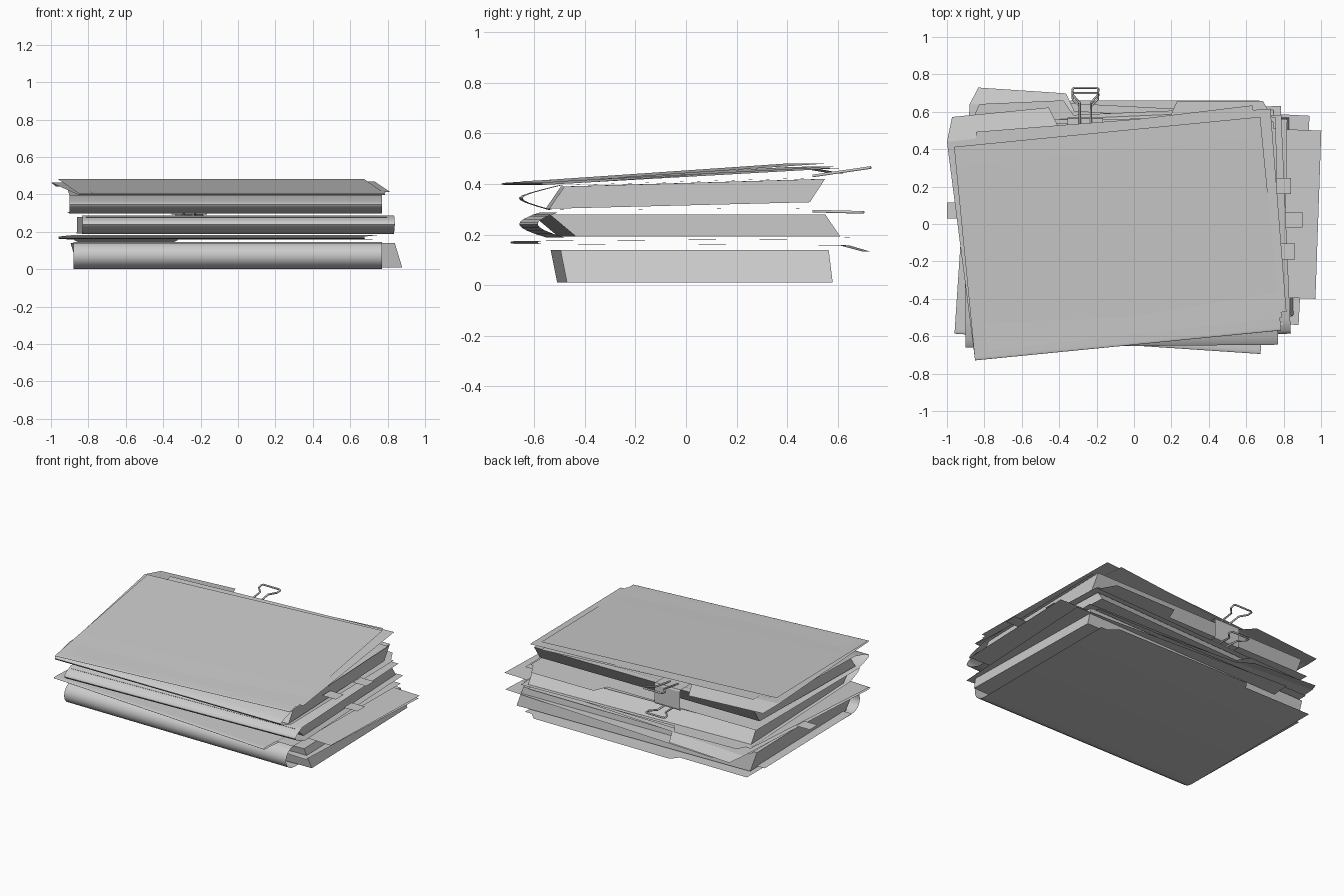
import bpy, math
from mathutils import Vector

if "Cube" in bpy.data.objects:
    bpy.data.objects.remove(bpy.data.objects["Cube"])


def add_mesh(name, verts, faces, loc=(0, 0, 0), rot=0, smooth=False):
    me = bpy.data.meshes.new(name)
    me.from_pydata(verts, [], faces)
    me.update()
    ob = bpy.data.objects.new(name, me)
    bpy.context.collection.objects.link(ob)
    ob.location = loc
    ob.rotation_euler = (0, 0, math.radians(rot))
    if smooth:
        bpy.ops.object.select_all(action='DESELECT')
        ob.select_set(True)
        bpy.context.view_layer.objects.active = ob
        bpy.ops.object.shade_smooth_by_angle(angle=math.radians(40))
    return ob


def bezier(p, n=8):
    # cubic curve used for the rolled folder spines
    p = [Vector(q) for q in p]
    out = []
    for i in range(n + 1):
        t = i / n
        u = 1 - t
        out.append(p[0]*u**3 + p[1]*3*u*u*t + p[2]*3*u*t*t + p[3]*t**3)
    return [tuple(v) for v in out]


def folder(name, pivot, rot, w, back_low, spine, back_top, tab=None, skew=0.0):
    # lower cover, curved spine and upper cover swept across the width
    prof = [back_low] + bezier(spine) + [back_top]
    verts, faces = [], []
    for i, (y, z) in enumerate(prof):
        dx = skew if i == 0 else 0
        verts += [(dx, y, z), (w + dx, y + abs(dx), z)]
    for i in range(len(prof) - 1):
        a = 2 * i
        faces.append((a, a + 2, a + 3, a + 1))
    # index tab on the back edge of the lower cover
    if tab:
        x0, x1, h, dz = tab
        y, z = back_low
        n = len(verts)
        verts += [(x0 + skew, y, z), (x1 + skew, y, z),
                  (x1 - 0.05 + skew, y + h, z + dz), (x0 + 0.04 + skew, y + h, z + dz)]
        faces.append((n, n + 1, n + 2, n + 3))
    return add_mesh(name, verts, faces, (pivot[0], pivot[1], 0), rot, True)


def pages(name, pivot, rot, x0, x1, prof, lean=0.0):
    # page block: slanted four-sided section, leaning sideways with height
    zmin = min(z for _, z in prof)
    zmax = max(z for _, z in prof)
    verts = []
    for x in (x0, x1):
        for y, z in prof:
            verts.append((x + lean * (z - zmin) / (zmax - zmin), y, z))
    faces = [(3, 2, 1, 0), (4, 5, 6, 7)]
    faces += [(i, (i + 1) % 4, (i + 1) % 4 + 4, i + 4) for i in range(4)]
    return add_mesh(name, verts, faces, (pivot[0], pivot[1], 0), rot)


def sheet(name, corner, w, h, z, rot, tilt=0.0):
    # loose sheet placed by its front right corner
    return add_mesh(name, [(-w, 0, z), (0, 0, z), (0, h, z + tilt), (-w, h, z + tilt)],
                    [(0, 1, 2, 3)], (corner[0], corner[1], 0), rot)


# bottom folder
P = (-0.88, -0.59)
folder("bottom_folder", P, 0, 1.65, (1.2, 0.002),
       [(0.09, 0.002), (-0.03, 0.002), (-0.03, 0.146), (0.09, 0.146)], (1.17, 0.146),
       (0.5, 1.6, 0.05, 0.0))
pages("bottom_pages", P, 1.3, 0.05, 1.76,
      [(0.08, 0.01), (1.13, 0.01), (1.115, 0.14), (0.055, 0.14)], -0.04)
sheet("bottom_sheet_right", (0.88, -0.54), 1.6, 1.12, 0.095, -3)
sheet("bottom_sheet_left", (0.7, -0.45), 1.6, 0.95, 0.02, 1)

# flat folder with loose sheets
P = (-0.96, -0.59)
folder("flat_folder", P, -3.8, 1.64, (1.235, 0.158),
       [(0.03, 0.163), (-0.005, 0.164), (-0.005, 0.174), (0.03, 0.175)], (1.17, 0.183),
       (0.0, 0.56, 0.09, -0.025))
sheet("wide_sheet", (0.97, -0.4), 1.6, 0.9, 0.16, -2)
sheet("flat_folder_sheet", (0.8, -0.56), 1.6, 1.12, 0.17, -1)

# second folder
P = (-0.83, -0.66)
folder("second_folder", P, 2.5, 1.67, (1.22, 0.188),
       [(0.11, 0.188), (-0.03, 0.23), (-0.03, 0.25), (0.08, 0.287)], (1.17, 0.287),
       (0.02, 0.56, 0.08, 0.002))
pages("second_pages", P, 2.5, 0.02, 1.63,
      [(0.155, 0.192), (1.2, 0.192), (1.14, 0.28), (0.05, 0.28)])

# third folder
P = (-0.90, -0.665)
folder("third_folder", P, 0.5, 1.67, (1.22, 0.305),
       [(0.12, 0.298), (-0.04, 0.345), (-0.04, 0.345), (0.16, 0.395)], (1.16, 0.424),
       (1.1, 1.65, 0.09, 0.0))
pages("third_pages", P, 0.5, 0.03, 1.655,
      [(0.11, 0.302), (1.14, 0.328), (1.20, 0.42), (0.17, 0.39)])

# tilted top folder
P = (-0.85, -0.732)
folder("top_folder", P, 5.6, 1.645, (1.18, 0.464),
       [(0.02, 0.397), (-0.003, 0.396), (-0.003, 0.404), (0.02, 0.405)], (1.15, 0.482),
       (0.0, 0.61, 0.13, -0.022), -0.035)
for i, (x, y, r, z) in enumerate([(0.815, -0.47, 4.5, 0.412), (0.79, -0.5, 6.5, 0.409)]):
    sheet("top_folder_sheet_%d" % i, (x, y), 1.58, 1.09, z, r, 0.058)

# page marker flags at the sides
for i, (x, y, z) in enumerate([(0.74, 0.16, 0.31), (0.80, -0.02, 0.225),
                               (0.76, -0.19, 0.36), (-1.0, 0.03, 0.165)]):
    sheet("page_flag_%d" % i, (x + 0.10, y), 0.10, 0.085, z, 0)

# binder clip body
clip = [(0.45, 0.43), (0.565, 0.432), (0.57, 0.42), (0.57, 0.305), (0.565, 0.293), (0.45, 0.295)]
cv = [(x, y, z) for y, z in clip for x in (-0.355, -0.165)]
add_mesh("clip_body", cv, [(2*i, 2*i + 1, 2*i + 3, 2*i + 2) for i in range(5)])


# binder clip wire handles
def handle(name, y0, y1, z0, z1):
    half = [(0.03, 0.0), (0.03, 0.65), (0.067, 0.83), (0.07, 0.97), (0.06, 1.0)]
    pts = half + [(-x, t) for x, t in reversed(half)]
    cu = bpy.data.curves.new(name, 'CURVE')
    cu.dimensions = '3D'
    cu.bevel_depth = 0.006
    cu.bevel_resolution = 1
    sp = cu.splines.new('POLY')
    sp.points.add(len(pts) - 1)
    for p, (x, t) in zip(sp.points, pts):
        p.co = (-0.26 + x, y0 + (y1 - y0) * t, z0 + (z1 - z0) * t, 1)
    ob = bpy.data.objects.new(name, cu)
    bpy.context.collection.objects.link(ob)


handle("clip_handle_upper", 0.50, 0.728, 0.432, 0.465)
handle("clip_handle_lower", 0.50, 0.70, 0.293, 0.288)
